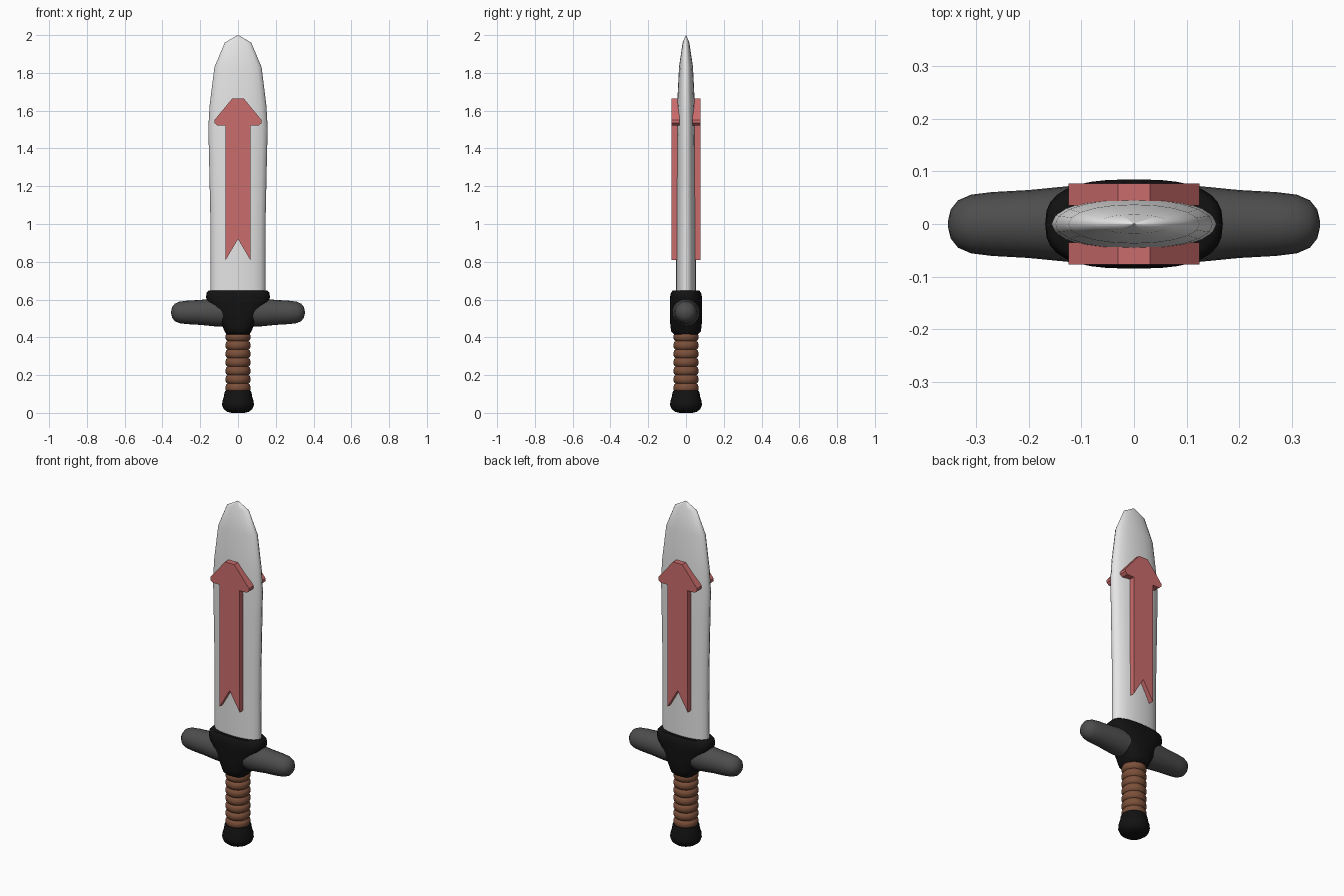
import bpy, bmesh, math

if "Cube" in bpy.data.objects:
    bpy.data.objects.remove(bpy.data.objects["Cube"])


def material(name, rgb):
    m = bpy.data.materials.new(name)
    m.diffuse_color = (*rgb, 1)
    m.use_nodes = True
    m.node_tree.nodes["Principled BSDF"].inputs["Base Color"].default_value = m.diffuse_color
    return m


STEEL = material("pale steel", (0.78, 0.78, 0.78))
RED = material("red inlay", (0.60, 0.15, 0.15))
BLACK = material("black", (0.006, 0.006, 0.006))
GREY = material("dark grey", (0.075, 0.075, 0.075))
BROWN = material("brown leather", (0.20, 0.080, 0.042))


def finish(bm, name, mat, angle):
    bmesh.ops.recalc_face_normals(bm, faces=bm.faces[:])
    me = bpy.data.meshes.new(name)
    bm.to_mesh(me)
    bm.free()
    me.materials.append(mat)
    ob = bpy.data.objects.new(name, me)
    bpy.context.collection.objects.link(ob)
    bpy.ops.object.select_all(action='DESELECT')
    ob.select_set(True)
    bpy.context.view_layer.objects.active = ob
    if angle:
        bpy.ops.object.shade_smooth_by_angle(angle=math.radians(angle))
    return ob


def loft(name, mat, rings, n=24, power=2.0, angle=50, place=lambda x, y, z: (x, y, z)):
    """Skin superellipse rings (height, half width, half depth)."""
    bm = bmesh.new()
    loops = []
    for z, a, b in rings:
        loop = []
        for i in range(n):
            t = 2 * math.pi * i / n
            c, s = math.cos(t), math.sin(t)
            x = math.copysign(abs(c) ** (2 / power), c) * a
            y = math.copysign(abs(s) ** (2 / power), s) * b
            loop.append(bm.verts.new(place(x, y, z)))
        loops.append(loop)
    for lo, hi in zip(loops, loops[1:]):
        for i in range(n):
            j = (i + 1) % n
            bm.faces.new((lo[i], lo[j], hi[j], hi[i]))
    bm.faces.new(loops[0])
    bm.faces.new(loops[-1])
    return finish(bm, name, mat, angle)


# Blade, elliptical section narrowing to a faceted tip
loft("blade", STEEL, [
    (0.60, 0.145, 0.053), (0.80, 0.145, 0.053), (1.02, 0.146, 0.052),
    (1.34, 0.153, 0.051), (1.51, 0.157, 0.050), (1.63, 0.150, 0.047),
    (1.83, 0.125, 0.037), (1.96, 0.070, 0.018), (2.00, 0.002, 0.001)],
    n=20, power=2.1, angle=60)

# Arrow inlays, one on each side of the blade
half = [(0.065, 0.81), (0.065, 1.522), (0.11, 1.522), (0.125, 1.535),
        (0.125, 1.55), (0.03, 1.665)]
outline = [(0, 0.92)] + half + [(-x, z) for x, z in reversed(half)]
for side, name in ((-1, "front_arrow"), (1, "back_arrow")):
    bm = bmesh.new()
    face = bm.faces.new([bm.verts.new((x, side * 0.035, z)) for x, z in outline])
    out = bmesh.ops.extrude_face_region(bm, geom=[face], use_keep_orig=True)
    bmesh.ops.translate(bm, vec=(0, side * 0.042, 0),
                        verts=[v for v in out["geom"] if isinstance(v, bmesh.types.BMVert)])
    finish(bm, name, RED, 0)

# Black guard block flaring up to the blade
loft("guard_block", BLACK, [
    (0.415, 0.060, 0.062), (0.43, 0.070, 0.078), (0.46, 0.083, 0.083),
    (0.52, 0.117, 0.085), (0.59, 0.163, 0.085), (0.61, 0.169, 0.085),
    (0.635, 0.167, 0.080), (0.648, 0.155, 0.070)], n=32, power=2.7)

# Rounded cross bar
end = [(0.12, 0.074), (0.20, 0.066), (0.27, 0.062), (0.31, 0.057),
       (0.335, 0.046), (0.349, 0.028), (0.354, 0.006)]
bar = [(-x, r, r * 0.98) for x, r in reversed(end)] + [(x, r, r * 0.98) for x, r in end]
loft("cross_bar", GREY, bar, place=lambda x, y, z: (z, y, x + 0.532))

# Grip wrapped in seven rounded rings
grip, count, low, high = [], 7, 0.11, 0.425
step = (high - low) / count
for k in range(count):
    for u in (0.0, 0.12, 0.3, 0.5, 0.7, 0.88):
        r = 0.056 + 0.011 * math.sin(math.pi * u) ** 0.6
        grip.append((low + (k + u) * step, r, r))
grip.append((high, 0.056, 0.056))
loft("grip", BROWN, grip, angle=60)

# Pommel
loft("pommel", BLACK, [(z, r, r) for z, r in (
    (0.0, 0.035), (0.006, 0.058), (0.02, 0.076), (0.04, 0.084), (0.06, 0.083),
    (0.085, 0.075), (0.11, 0.071), (0.118, 0.067))])
